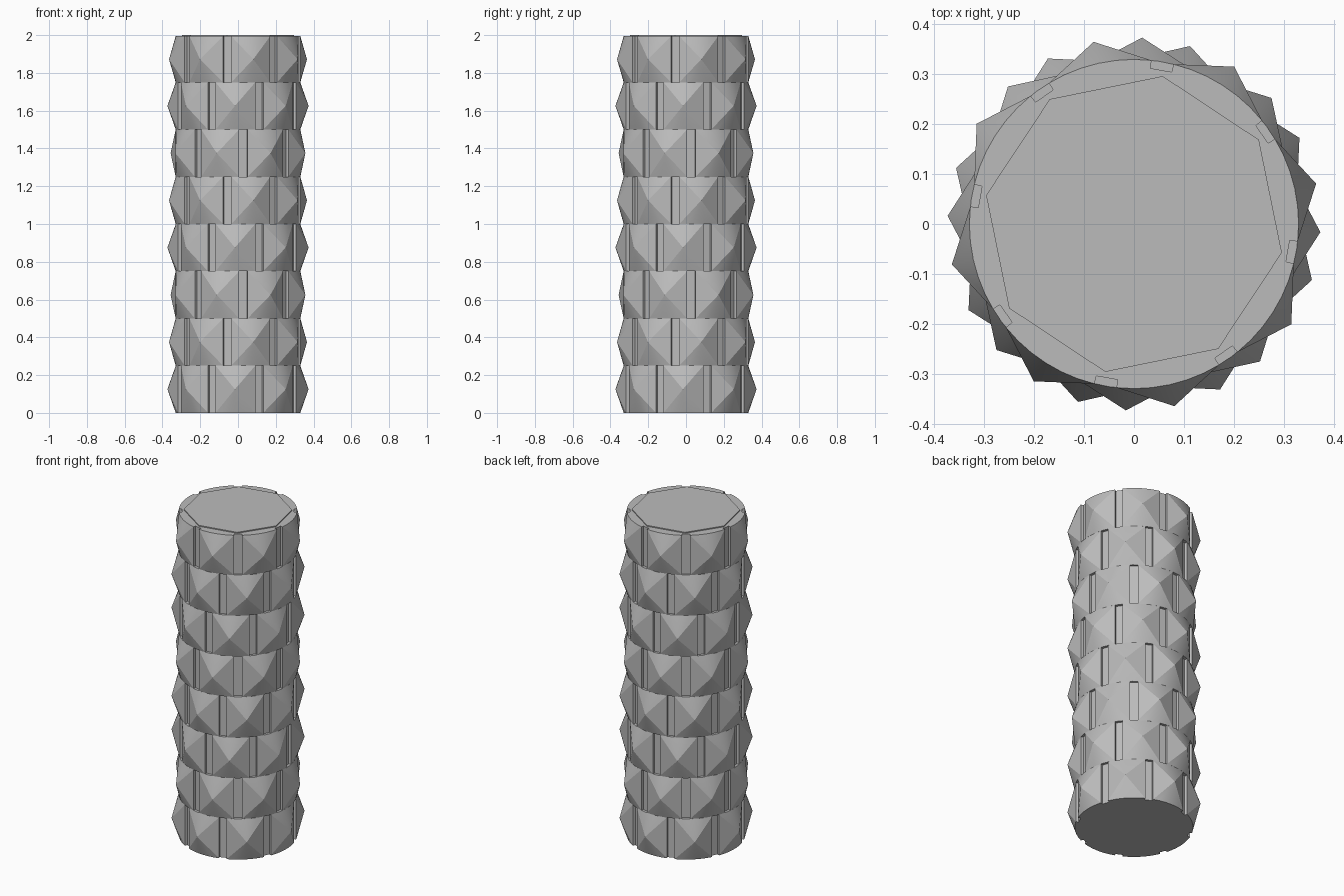
import bpy, bmesh, math
from mathutils import Vector

if "Cube" in bpy.data.objects:
    bpy.data.objects.remove(bpy.data.objects["Cube"])

RINGS, TEETH, SEG = 8, 8, 6
PITCH = 0.25
R_BASE, R_SLOT, R_TIP, R_IN = 0.33, 0.314, 0.374, 0.27
HALF = math.radians(18.6)

grey = bpy.data.materials.new("light grey")
grey.diffuse_color = (0.5, 0.5, 0.5, 1)
grey.use_nodes = True
grey.node_tree.nodes["Principled BSDF"].inputs["Base Color"].default_value = grey.diffuse_color


def polar(r, a, z):
    return Vector((r * math.cos(a), r * math.sin(a), z))


def finish(bm, name):
    bmesh.ops.recalc_face_normals(bm, faces=bm.faces)
    me = bpy.data.meshes.new(name)
    bm.to_mesh(me)
    bm.free()
    me.materials.append(grey)
    ob = bpy.data.objects.new(name, me)
    bpy.context.collection.objects.link(ob)
    return ob


def prism(name, sides, r, z0, z1, turn):
    bm = bmesh.new()
    lo, hi = ([bm.verts.new(polar(r, turn + math.tau * i / sides, z)) for i in range(sides)]
              for z in (z0, z1))
    bm.faces.new(lo)
    bm.faces.new(hi)
    for i in range(sides):
        j = (i + 1) % sides
        bm.faces.new((lo[i], lo[j], hi[j], hi[i]))
    return finish(bm, name)


def studded_ring(name, z0, z1, turn):
    # outline of eight arcs separated by shallow slots
    outline, step = [], math.tau / TEETH
    for k in range(TEETH):
        a = turn + k * step
        outline += [(R_BASE, a + HALF * (2 * i / SEG - 1)) for i in range(SEG + 1)]
        outline += [(R_SLOT, a + HALF), (R_SLOT, a + step - HALF)]
    bm = bmesh.new()
    lo, hi = ([bm.verts.new(polar(r, a, z)) for r, a in outline] for z in (z0, z1))
    lo_in, hi_in = ([bm.verts.new(polar(R_IN, a, z)) for r, a in outline] for z in (z0, z1))
    n, per = len(outline), SEG + 3
    for i in range(n):
        j = (i + 1) % n
        if (i % per) >= SEG:                       # slot walls and floor
            bm.faces.new((lo[i], lo[j], hi[j], hi[i]))
        if (outline[j][1] - outline[i][1]) % math.tau > 1e-5 and i % per not in (SEG, per - 1):
            bm.faces.new((lo[i], lo[j], lo_in[j], lo_in[i]))
            bm.faces.new((hi[i], hi[j], hi_in[j], hi_in[i]))
    # four-sided stud with curved top and bottom edges
    for k in range(TEETH):
        tip = bm.verts.new(polar(R_TIP, turn + k * step, (z0 + z1) / 2))
        s = k * per
        for i in range(s, s + SEG):
            bm.faces.new((lo[i], lo[i + 1], tip))
            bm.faces.new((hi[i + 1], hi[i], tip))
        bm.faces.new((lo[s + SEG], hi[s + SEG], tip))
        bm.faces.new((hi[s], lo[s], tip))
    ob = finish(bm, name)
    bpy.context.view_layer.objects.active = ob
    ob.select_set(True)
    bpy.ops.object.shade_smooth_by_angle(angle=math.radians(10))
    ob.select_set(False)


# stacked studded rings, each turned a third of a tooth
for n in range(RINGS):
    top = PITCH * (n + 1) - (0.006 if n == RINGS - 1 else 0)
    studded_ring(f"studded_ring_{n + 1}", PITCH * n, top, math.radians(-92.5 + 15 * n))

# octagonal core showing at the top, round plug at the bottom
prism("core", 8, 0.302, 0.02, 2.0, math.radians(-101))
prism("bottom_plug", 24, 0.287, 0.004, 0.03, 0)
prism("bottom_rim", 24, 0.287, 0.0, 0.01, 0)
